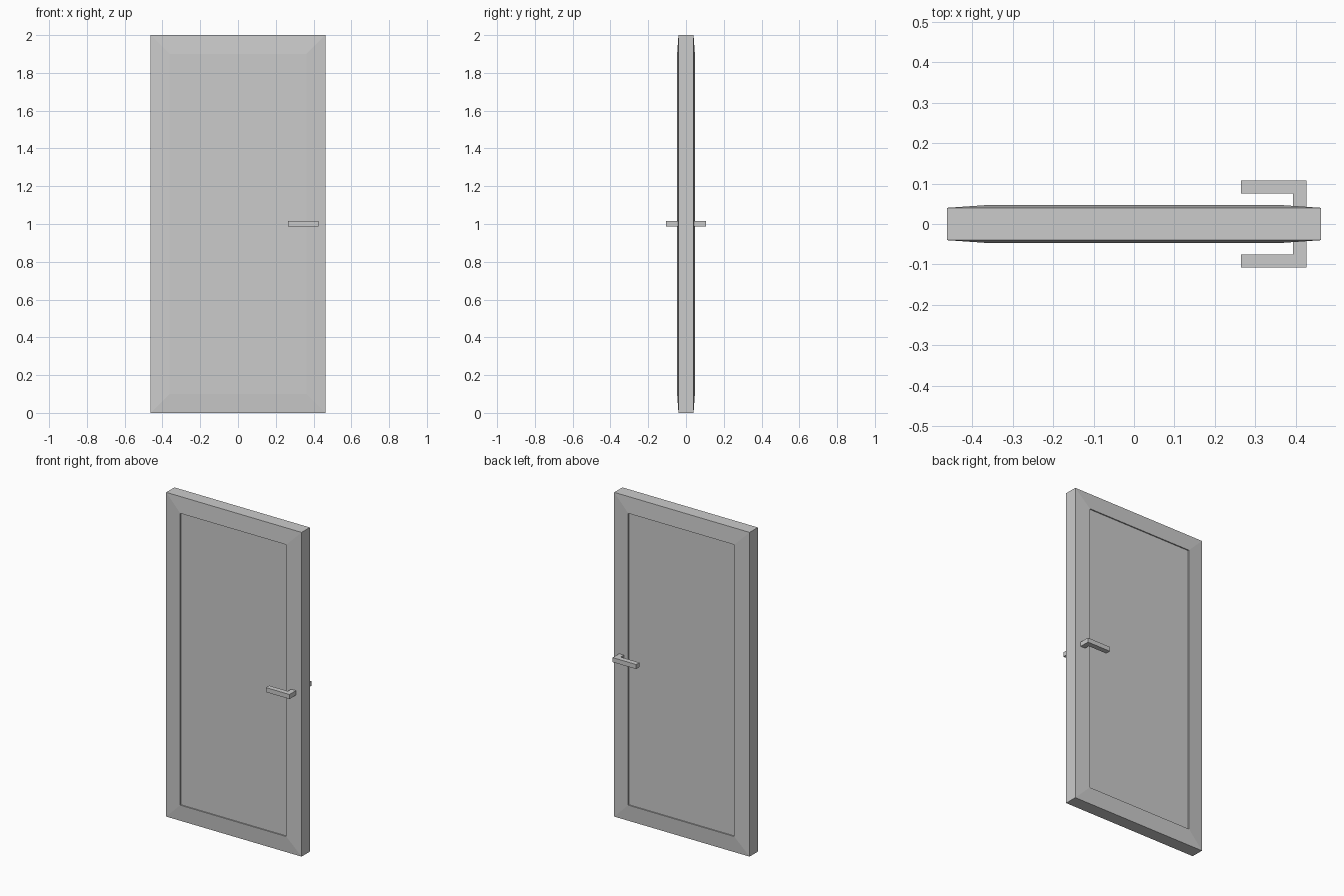
import bpy, bmesh

if "Cube" in bpy.data.objects:
    bpy.data.objects.remove(bpy.data.objects["Cube"])

W, H = 0.462, 2.0       # half width, height
EDGE, RIM, PANEL, HANDLE_Y = 0.04, 0.047, 0.04, 0.107
INSET = 0.1


def finish(bm, name):
    bmesh.ops.recalc_face_normals(bm, faces=bm.faces)
    mesh = bpy.data.meshes.new(name)
    bm.to_mesh(mesh)
    bm.free()
    obj = bpy.data.objects.new(name, mesh)
    bpy.context.collection.objects.link(obj)
    return obj


# Door leaf: rectangular rings lofted from front panel to back panel
half = [(INSET, PANEL), (INSET, RIM), (0, EDGE)]
profile = [(i, -y) for i, y in half] + half[::-1]
bm = bmesh.new()
rings = []
for i, y in profile:
    corners = [(-W + i, i), (W - i, i), (W - i, H - i), (-W + i, H - i)]
    rings.append([bm.verts.new((x, y, z)) for x, z in corners])
for a, b in zip(rings, rings[1:]):
    for k in range(4):
        n = (k + 1) % 4
        bm.faces.new((a[k], a[n], b[n], b[k]))
bm.faces.new(rings[0])
bm.faces.new(rings[-1])
finish(bm, "door_leaf")


# Lever handles: L-shaped outline extruded upward, one per side
def handle(name, side):
    outline = [(0.426, 0.042), (0.426, HANDLE_Y), (0.265, HANDLE_Y),
               (0.265, 0.075), (0.393, 0.075), (0.393, 0.042)]
    bm = bmesh.new()
    face = bm.faces.new([bm.verts.new((x, side * y, 0.988)) for x, y in outline])
    top = bmesh.ops.extrude_face_region(bm, geom=[face])["geom"]
    verts = [v for v in top if isinstance(v, bmesh.types.BMVert)]
    bmesh.ops.translate(bm, verts=verts, vec=(0, 0, 0.028))
    finish(bm, name)


handle("front_handle", -1)
handle("back_handle", 1)
